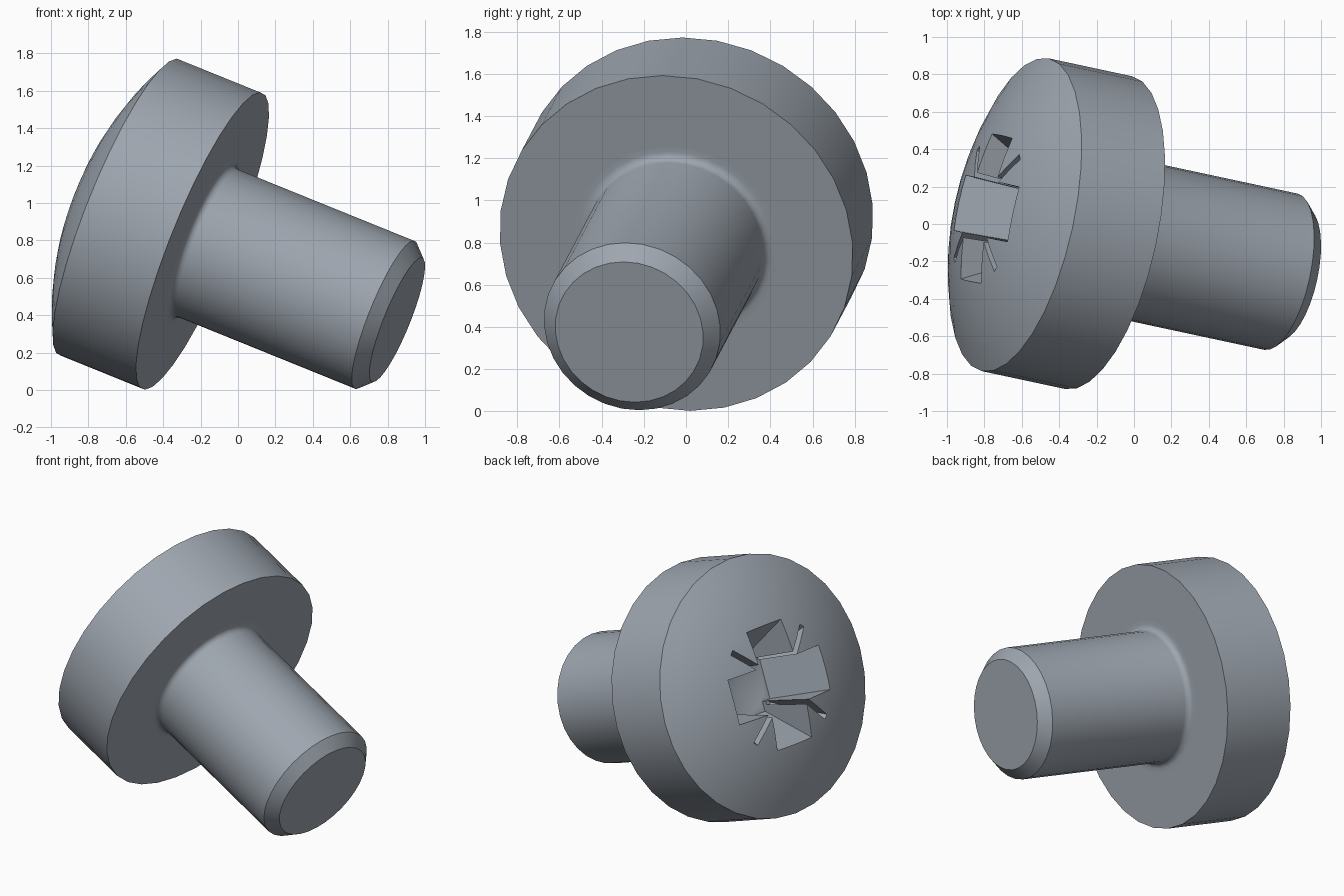
import bpy, bmesh, math
from mathutils import Matrix, Vector

if "Cube" in bpy.data.objects:
    bpy.data.objects.remove(bpy.data.objects["Cube"])

SIDES = 32
HEAD_R, RIM_Z, DOME_H = 0.855, 0.49, 0.22
SHAFT_R, FILLET = 0.427, 0.04
APEX = RIM_Z + DOME_H

steel = bpy.data.materials.new("blue grey steel")
steel.use_nodes = True
colour = (0.34, 0.38, 0.43, 1)
steel.diffuse_color = colour
steel.node_tree.nodes["Principled BSDF"].inputs["Base Color"].default_value = colour


def make_object(name, bm):
    bmesh.ops.recalc_face_normals(bm, faces=bm.faces)
    mesh = bpy.data.meshes.new(name)
    bm.to_mesh(mesh)
    bm.free()
    mesh.materials.append(steel)
    obj = bpy.data.objects.new(name, mesh)
    bpy.context.collection.objects.link(obj)
    return obj


def lathe(name, profile):
    """Spin (radius, height) points around the local z axis."""
    bm = bmesh.new()
    verts = [bm.verts.new((r, 0, z)) for r, z in profile]
    edges = [bm.edges.new(pair) for pair in zip(verts, verts[1:])]
    bmesh.ops.spin(bm, geom=verts + edges, cent=(0, 0, 0), axis=(0, 0, 1),
                   angle=math.tau, steps=SIDES, use_duplicate=False)
    bmesh.ops.remove_doubles(bm, verts=bm.verts, dist=1e-4)
    return make_object(name, bm)


def tapered_slot(name, angle, top, bottom, depth):
    """Bar across the recess, narrowing from the dome down to its floor."""
    bm = bmesh.new()
    bmesh.ops.create_cube(bm, size=2)
    rim, floor, lift = APEX - 0.045, APEX - depth, 0.15
    k = lift / (rim - floor)
    for v in bm.verts:
        half = [t + (t - b) * k if v.co.z > 0 else b for t, b in zip(top, bottom)]
        v.co = (v.co.x * half[0], v.co.y * half[1],
                rim + lift if v.co.z > 0 else floor)
    bmesh.ops.rotate(bm, verts=bm.verts, matrix=Matrix.Rotation(angle, 3, "Z"))
    return make_object(name, bm)


# Domed head, filleted neck, shaft and chamfered tip in one profile
ball_r = (HEAD_R ** 2 + DOME_H ** 2) / (2 * DOME_H)
half_angle = math.asin(HEAD_R / ball_r)
dome = [(ball_r * math.sin(half_angle * i / 8),
         APEX - ball_r * (1 - math.cos(half_angle * i / 8))) for i in range(9)]
neck = [(SHAFT_R + FILLET * (1 - math.sin(a)), -FILLET * (1 - math.cos(a)))
        for a in (math.pi / 8 * i for i in range(5))]
screw = lathe("screw", dome + [(HEAD_R, 0), (0.5, 0)] + neck
              + [(SHAFT_R, -1.073), (0.358, -1.145), (0, -1.145)])

# Cross recess: two wide slots, two thin diagonal slots and a conical pit
cutters = []
for i in range(2):
    quarter = i * math.pi / 2
    cutters.append(tapered_slot("wide_slot_cutter", quarter,
                                (0.4, 0.15), (0.2, 0.135), 0.43))
    cutters.append(tapered_slot("thin_slot_cutter", quarter + math.pi / 4,
                                (0.44, 0.018), (0.23, 0.014), 0.4))
cutters.append(lathe("pit_cutter", [(0, APEX - 0.41), (0.19, APEX - 0.41),
                                    (0.19, APEX - 0.425), (0, APEX - 0.51)]))

bpy.ops.object.select_all(action="DESELECT")
bpy.context.view_layer.objects.active = screw
screw.select_set(True)
for cutter in cutters:
    cutter.hide_render = True
    mod = screw.modifiers.new("recess", "BOOLEAN")
    mod.operation = "DIFFERENCE"
    mod.solver = "EXACT"
    mod.object = cutter
    bpy.ops.object.modifier_apply(modifier=mod.name)
    bpy.data.objects.remove(cutter)

bpy.ops.object.shade_smooth_by_angle(angle=math.radians(30))

# Lean the screw on its head rim and shaft tip
axis = Vector((0.909, -0.195, -0.368)).normalized()
up = (Vector((0, 0, 1)) - axis * axis.z).normalized()
side = up.cross(axis)
turn = Matrix((up, side, -axis)).transposed().to_4x4()
screw.matrix_world = Matrix.Translation((-0.19, -0.046, 0.797)) @ turn
